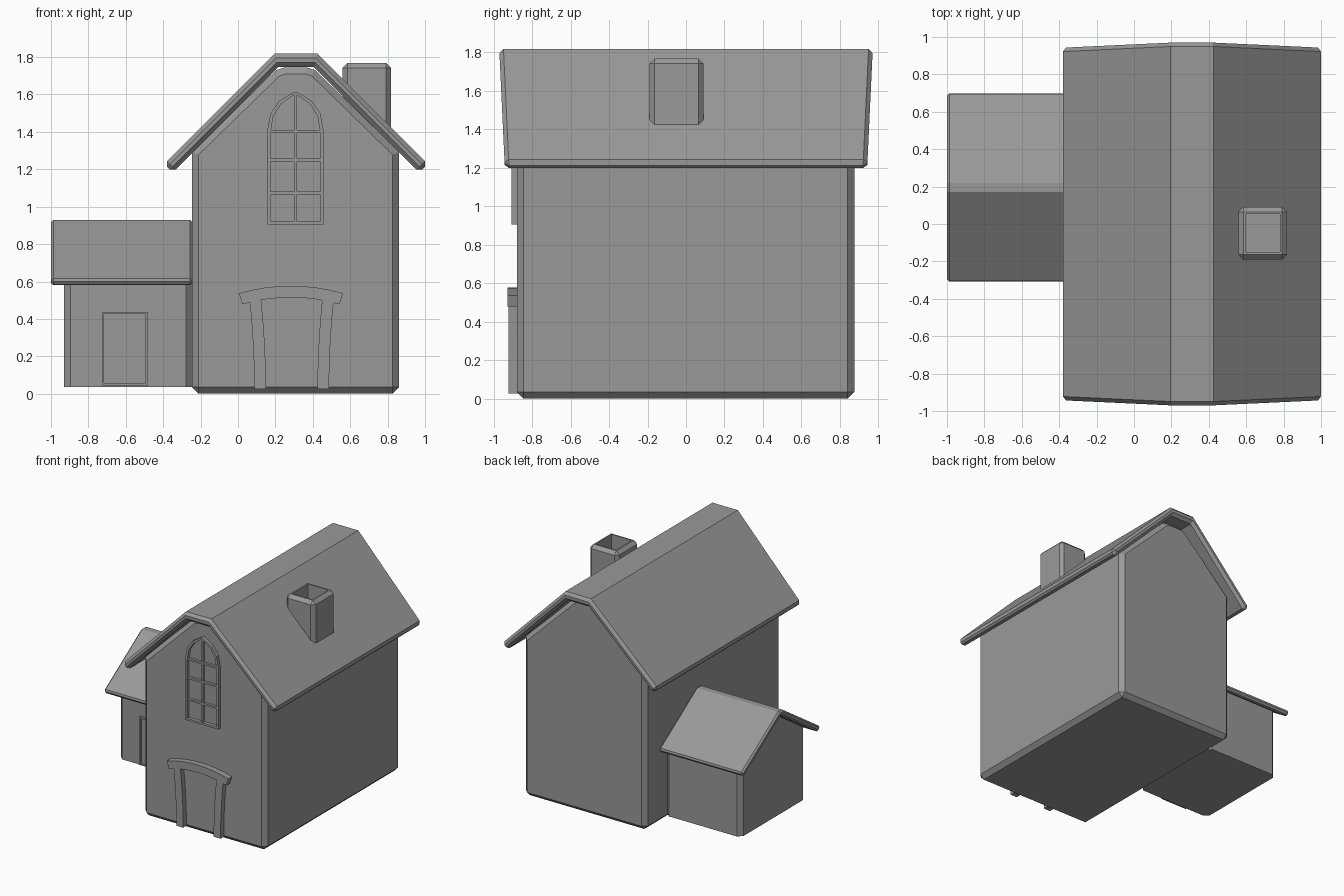
import bpy, bmesh, math

if "Cube" in bpy.data.objects:
    bpy.data.objects.remove(bpy.data.objects["Cube"])

# Dark grey used on every part
grey = bpy.data.materials.new("dark_grey")
grey.diffuse_color = (0.32, 0.32, 0.32, 1)
grey.use_nodes = True
grey.node_tree.nodes["Principled BSDF"].inputs["Base Color"].default_value = grey.diffuse_color


def finish(name, bm):
    bmesh.ops.recalc_face_normals(bm, faces=bm.faces)
    mesh = bpy.data.meshes.new(name)
    bm.to_mesh(mesh)
    bm.free()
    mesh.materials.append(grey)
    obj = bpy.data.objects.new(name, mesh)
    bpy.context.collection.objects.link(obj)
    return obj


def prism(profile, axis, lo, hi, end=None):
    """Extrude a profile along x (points are y,z) or y (points are x,z)."""
    bm = bmesh.new()
    rings = []
    for side, d in ((-1, lo), (1, hi)):
        ring = []
        for p, z in profile:
            e = d + side * end(z) if end else d
            ring.append(bm.verts.new((e, p, z) if axis == 'x' else (p, e, z)))
        rings.append(ring)
    a, b = rings
    bm.faces.new(a)
    bm.faces.new(b[::-1])
    n = len(a)
    for i in range(n):
        j = (i + 1) % n
        bm.faces.new((a[i], b[i], b[j], a[j]))
    bmesh.ops.recalc_face_normals(bm, faces=bm.faces)
    return bm


def bevel(bm, width, pick=None):
    """Single-segment chamfer of the sharp edges."""
    edges = [e for e in bm.edges
             if e.calc_face_angle(0) > math.radians(60) and (pick is None or pick(e))]
    bmesh.ops.bevel(bm, geom=edges, offset=width, segments=1, profile=0.5,
                    affect='EDGES', clamp_overlap=True)
    return bm


def mirrored(half, c):
    return half + [(2 * c - p, z) for p, z in reversed(half)]


def band(name, outer, inner, front, back, closed=False):
    """Flat strip between two x,z lines, with depth in y."""
    bm = bmesh.new()
    rows = [[bm.verts.new((x, y, z)) for x, z in line]
            for line, y in ((outer, front), (inner, front), (inner, back), (outer, back))]
    n = len(outer)
    for i in range(n if closed else n - 1):
        j = (i + 1) % n
        for k in range(4):
            a, b = rows[k], rows[(k + 1) % 4]
            bm.faces.new((a[i], a[j], b[j], b[i]))
    if not closed:
        for i in (0, n - 1):
            bm.faces.new([r[i] for r in rows])
    return finish(name, bm)


def box(name, x0, x1, y0, y1, z0, z1):
    return finish(name, prism([(x0, z0), (x1, z0), (x1, z1), (x0, z1)], 'y', y0, y1))


def vertical(e):
    return abs(e.verts[0].co.z - e.verts[1].co.z) > 0.2 and \
        (e.verts[0].co - e.verts[1].co).xy.length < 1e-4


# Main house body with gable ends
body = mirrored([(-0.246, 0), (-0.246, 1.292), (0.203, 1.73), (0.25, 1.745)], 0.308)
finish("house_body", bevel(prism(body, 'y', -0.88, 0.875), 0.035))

# Main roof: folded slab, slightly longer at the ridge than at the eaves
half = [(-0.395, 1.228), (0.195, 1.818)]
under = [(0.215, 1.748), (-0.35, 1.183)]
roof = mirrored(half, 0.31) + [(0.62 - p, z) for p, z in reversed(under)] + under
finish("main_roof", bevel(prism(roof, 'y', 0, 0, lambda z: 0.943 + (z - 1.22) * 0.047), 0.022))

# Annex walls
annex = mirrored([(-0.22, 0.037), (-0.22, 0.612), (0.165, 0.87)], 0.2)
finish("annex_body", bevel(prism(annex, 'x', -0.93, -0.243), 0.035, vertical))

# Annex roof
half = [(-0.315, 0.61), (0.17, 0.93)]
under = [(0.184, 0.885), (-0.288, 0.573)]
roof = mirrored(half, 0.195) + [(0.39 - p, z) for p, z in reversed(under)] + under
finish("annex_roof", bevel(prism(roof, 'x', -1.0, -0.244), 0.013))

# Chimney with a hollow flue
bm = bevel(prism([(0.558, 1.38), (0.819, 1.38), (0.819, 1.768), (0.558, 1.768)], 'y', -0.19, 0.092),
           0.027, lambda e: max(v.co.z for v in e.verts) > 1.7)
top = max(bm.faces, key=lambda f: f.calc_center_median().z)
bmesh.ops.inset_region(bm, faces=[top], thickness=0.018)
flue = bmesh.ops.extrude_discrete_faces(bm, faces=[top])["faces"][0]
bmesh.ops.translate(bm, verts=flue.verts, vec=(0, 0, -0.118))
finish("chimney", bm)

# Annex door: raised frame and panel
fx = [(-0.728, 0.045), (-0.728, 0.438), (-0.482, 0.438), (-0.482, 0.045)]
ix = [(-0.716, 0.057), (-0.716, 0.426), (-0.494, 0.426), (-0.494, 0.057)]
band("annex_door_frame", fx, ix, -0.24, -0.21, True)
box("annex_door_panel", -0.72, -0.49, -0.227, -0.21, 0.05, 0.432)

# Arched window frame and glazing bars
cx = 0.307
outer = mirrored([(cx - 0.15, 0.905), (cx - 0.15, 1.41), (cx - 0.133, 1.50),
                  (cx - 0.085, 1.567), (cx - 0.01, 1.613)], cx)
inner = [(cx + (x - cx) * 0.89, z + (0.016 if z < 1 else -0.016)) for x, z in outer]
band("window_frame", outer, inner, -0.907, -0.87, True)
box("window_upright", cx - 0.008, cx + 0.008, -0.9, -0.87, 0.915, 1.605)
for z in (1.073, 1.25, 1.403):
    box("window_crossbar", cx - 0.14, cx + 0.14, -0.9, -0.87, z - 0.008, z + 0.008)

# Door surround: curved posts and arched lintel
dx = 0.283
left, right = [], []
for i in range(6):
    t = i / 5
    shift = -0.025 * t * t
    z = 0.025 + 0.475 * t
    left.append((-0.2 + shift, z))
    right.append((-0.138 + shift, z))
for side in (1, -1):
    band("door_post", [(dx + side * x + 0.004, z) for x, z in left],
         [(dx + side * x + 0.004, z) for x, z in right], -0.922, -0.86)
steps = [-1 + i / 4 for i in range(9)]
band("door_lintel", [(dx + 0.278 * t, 0.577 - 0.04 * t * t) for t in steps],
     [(dx + 0.26 * t, 0.515 - 0.037 * t * t) for t in steps], -0.928, -0.86)
